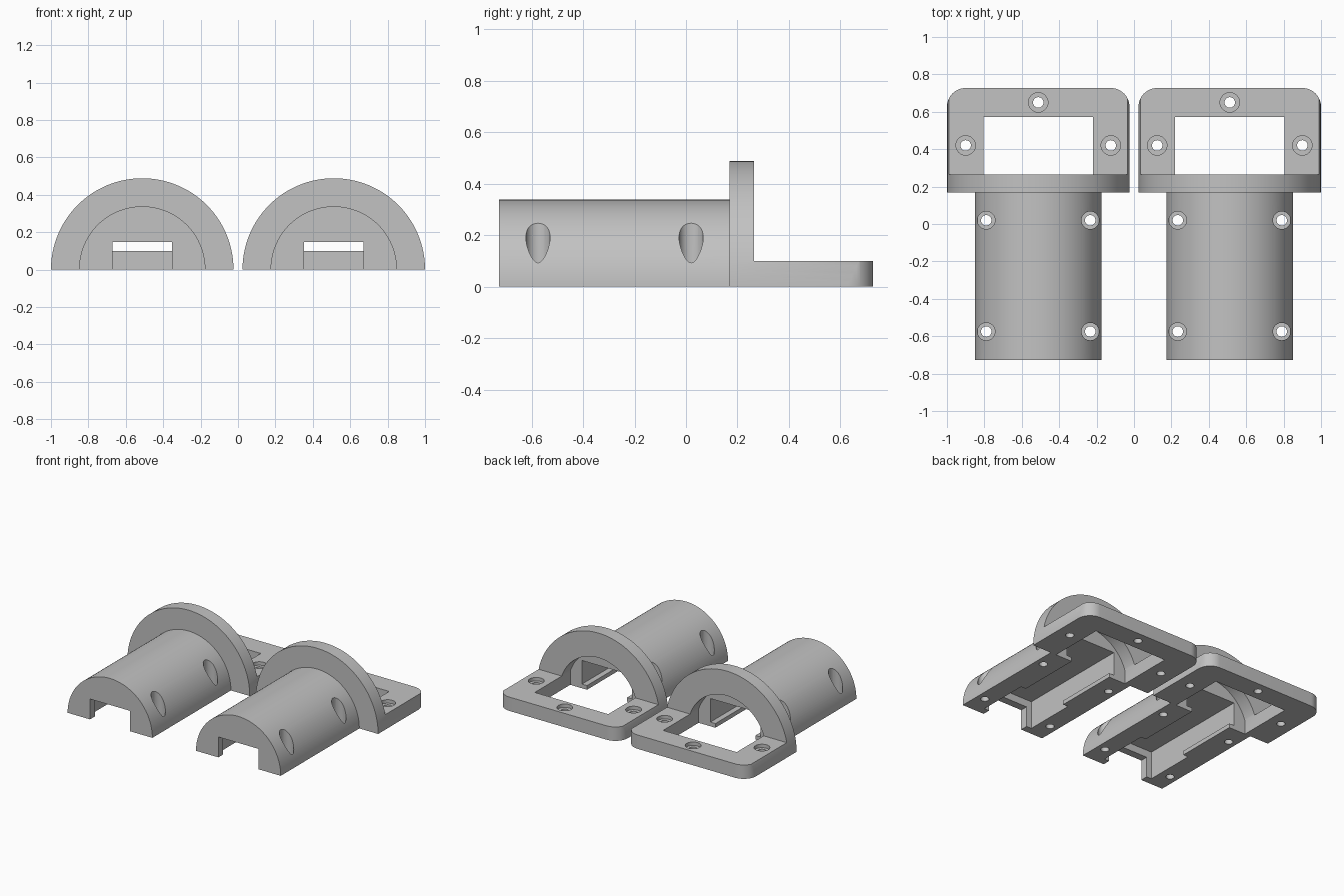
import bpy, bmesh, math
from mathutils import Matrix, Vector

old = bpy.data.objects.get("Cube")
if old:
    bpy.data.objects.remove(old, do_unlink=True)

grey = bpy.data.materials.new("plain grey")
grey.use_nodes = True
grey.diffuse_color = (0.54, 0.54, 0.54, 1)
grey.node_tree.nodes["Principled BSDF"].inputs["Base Color"].default_value = (0.54, 0.54, 0.54, 1)

FRONT, STEP, FACE, BACK = -0.727, 0.168, 0.265, 0.727
R_BARREL, R_FLANGE, R_ARCH = 0.338, 0.488, 0.31
PLATE, CENTRE = 0.1, 0.512
CHANNEL, POCKET, CEILING, WINDOW = 0.16, 0.2, 0.2, 0.293


def to_object(bm, name):
    bmesh.ops.recalc_face_normals(bm, faces=bm.faces)
    mesh = bpy.data.meshes.new(name)
    bm.to_mesh(mesh)
    bm.free()
    obj = bpy.data.objects.new(name, mesh)
    bpy.context.collection.objects.link(obj)
    return obj


def prism(name, points, direction):
    bm = bmesh.new()
    face = bm.faces.new([bm.verts.new(p) for p in points])
    out = bmesh.ops.extrude_face_region(bm, geom=[face])
    moved = [v for v in out["geom"] if isinstance(v, bmesh.types.BMVert)]
    bmesh.ops.translate(bm, verts=moved, vec=Vector(direction))
    return to_object(bm, name)


def half_round(name, radius, y0, y1, steps=72):
    arc = [math.pi * i / steps for i in range(steps + 1)]
    pts = [(radius * math.cos(a), y0, radius * math.sin(a)) for a in arc]
    return prism(name, pts, (0, y1 - y0, 0))


def box(half_width, y0, y1, z0, z1):
    pts = [(-half_width, y0, z0), (half_width, y0, z0),
           (half_width, y1, z0), (-half_width, y1, z0)]
    return prism("cutter", pts, (0, 0, z1 - z0))


def rod(radius, z0, z1, x, y):
    bm = bmesh.new()
    bmesh.ops.create_cone(bm, cap_ends=True, segments=32, radius1=radius, radius2=radius,
                          depth=z1 - z0, matrix=Matrix.Translation((x, y, (z0 + z1) / 2)))
    return to_object(bm, "cutter")


def combine(obj, tool, operation="DIFFERENCE"):
    mod = obj.modifiers.new("cut", "BOOLEAN")
    mod.operation, mod.object, mod.solver = operation, tool, "EXACT"
    bpy.context.view_layer.objects.active = obj
    bpy.ops.object.modifier_apply(modifier=mod.name)
    bpy.data.objects.remove(tool, do_unlink=True)


def screw_hole(obj, x, y, head, floor):
    combine(obj, rod(0.028, -0.1, 0.6, x, y))
    combine(obj, rod(head, floor, 0.6, x, y))


# Half-round barrel with a front lip, taller pocket and low retaining ridges
barrel = half_round("barrel", R_BARREL, FRONT, STEP)
combine(barrel, box(CHANNEL, FRONT - 0.1, STEP + 0.1, -0.1, 0.147))
combine(barrel, box(POCKET, FRONT + 0.055, STEP + 0.1, 0.03, CEILING))
combine(barrel, box(POCKET, FRONT + 0.055, -0.3, -0.1, CEILING))
for x in (-0.278, 0.278):
    for y in (-0.575, 0.02):
        screw_hole(barrel, x, y, 0.047, 0.06)

# Flange and mounting plate in one body
mount = half_round("flange_and_plate", R_FLANGE, STEP, BACK)
combine(mount, box(1, FACE, 1, PLATE, 1))
r = 0.1
outline = [(-0.6, 0, -0.1), (0.6, 0, -0.1), (0.6, 0.4, -0.1), (R_FLANGE, 0.4, -0.1)]
for cx, start in ((R_FLANGE - r, 0), (r - R_FLANGE, 90)):
    for i in range(13):
        a = math.radians(start + 7.5 * i)
        outline.append((cx + r * math.cos(a), BACK - r + r * math.sin(a), -0.1))
outline += [(-R_FLANGE, 0.4, -0.1), (-0.6, 0.4, -0.1)]
combine(mount, prism("corner_rounding", outline, (0, 0, 1)), "INTERSECT")

# Arched opening through the flange, meeting the straight window in the plate
spring = math.asin(PLATE / R_ARCH)
arch = [spring + (math.pi - 2 * spring) * i / 64 for i in range(65)]
points = [(R_ARCH * math.cos(a), 0.1, R_ARCH * math.sin(a)) for a in arch]
edge = points[0][0]
points += [(-edge, 0.1, -0.1), (edge, 0.1, -0.1)]
combine(mount, prism("cutter", points, (0, 0.3, 0)))
combine(mount, box(WINDOW, 0.3, 0.573, -0.1, 0.2))
for x, y in ((0, 0.65), (-0.388, 0.42), (0.388, 0.42)):
    screw_hole(mount, x, y, 0.052, 0.075)

# Smooth the curves, colour, and place the matching pair
for part in (barrel, mount):
    base = part.name
    part.data.materials.clear()
    part.data.materials.append(grey)
    for poly in part.data.polygons:
        poly.material_index = 0
    bpy.ops.object.select_all(action="DESELECT")
    part.select_set(True)
    bpy.context.view_layer.objects.active = part
    bpy.ops.object.shade_smooth_by_angle(angle=math.radians(30))
    twin = part.copy()
    bpy.context.collection.objects.link(twin)
    part.name, twin.name = "left_" + base, "right_" + base
    part.location.x, twin.location.x = CENTRE, -CENTRE
